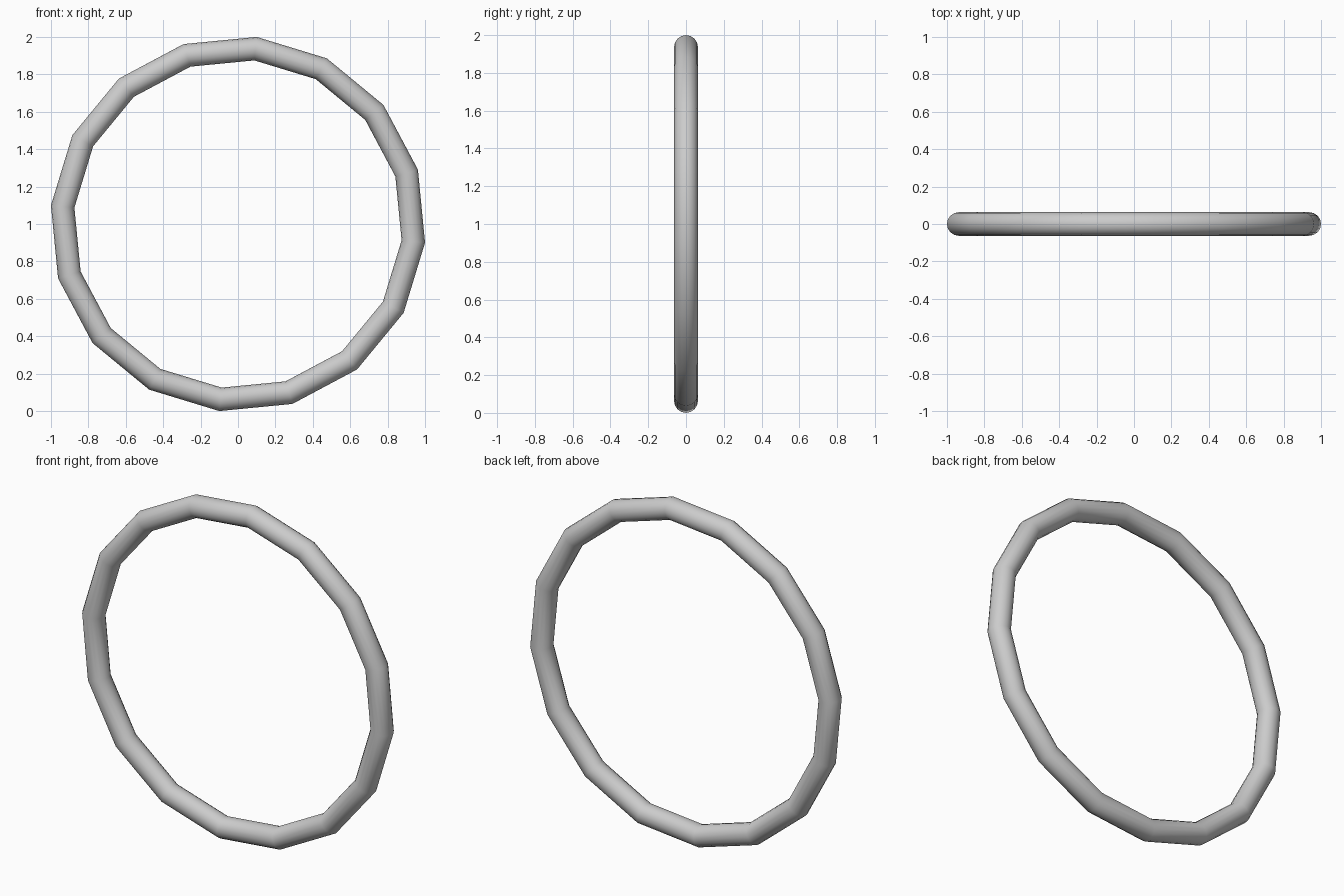
import bpy
import math

if "Cube" in bpy.data.objects:
    bpy.data.objects.remove(bpy.data.objects["Cube"])

# Upright ring: 16 straight segments, round tube, turned slightly about its axis
TUBE = 0.063
OFFSET = math.radians(-5.7)
OUTER = 1.0 / math.cos(OFFSET)

bpy.ops.mesh.primitive_torus_add(
    major_segments=16, minor_segments=16,
    major_radius=OUTER - TUBE, minor_radius=TUBE,
    location=(0, 0, 1.0))
ring = bpy.context.object
ring.name = "ring"

# Spin about own axis, then stand up facing the front
ring.rotation_euler = (math.radians(90), 0, 0)
for v in ring.data.vertices:
    x, y = v.co.x, v.co.y
    v.co.x = x * math.cos(OFFSET) - y * math.sin(OFFSET)
    v.co.y = x * math.sin(OFFSET) + y * math.cos(OFFSET)

bpy.ops.object.shade_smooth_by_angle(angle=math.radians(30))
